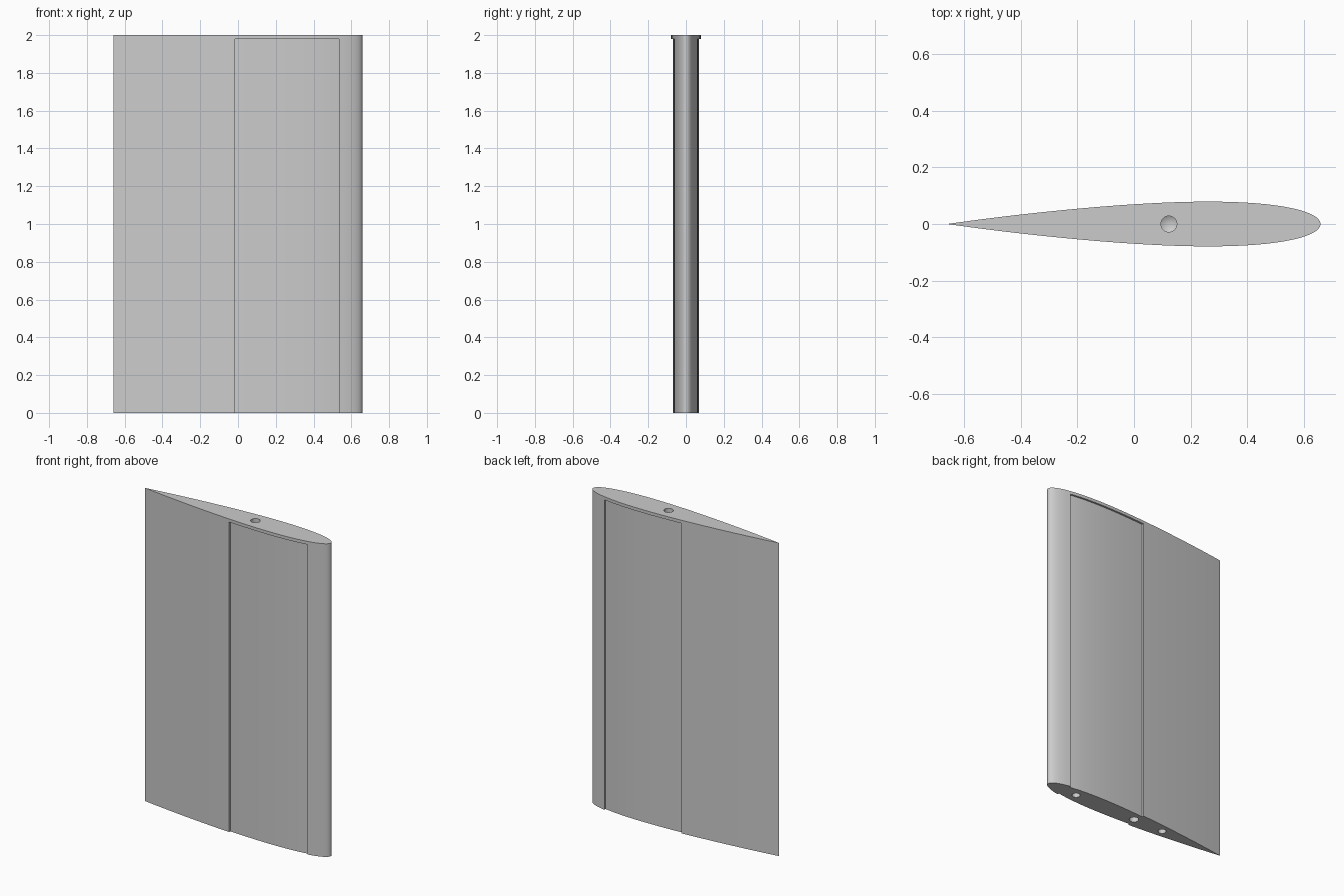
import bpy, bmesh, math
from mathutils import Matrix, Vector

if "Cube" in bpy.data.objects:
    bpy.data.objects.remove(bpy.data.objects["Cube"])

CHORD, HEIGHT = 1.316, 2.0
NOSE = CHORD / 2
RECESS_BACK, RECESS_FRONT, RECESS_TOP, RECESS_DEPTH = -0.015, 0.535, 1.98, 0.012

grey = bpy.data.materials.new("plain grey")
grey.use_nodes = True
grey.diffuse_color = (0.6, 0.6, 0.6, 1)
grey.node_tree.nodes["Principled BSDF"].inputs["Base Color"].default_value = (0.6, 0.6, 0.6, 1)


def half_thickness(x):
    """Symmetric 12 percent aerofoil with a closed trailing edge."""
    t = min(max((NOSE - x) / CHORD, 0), 1)
    return 0.6 * CHORD * (0.2969 * math.sqrt(t) - 0.126 * t - 0.3516 * t**2
                          + 0.2843 * t**3 - 0.1036 * t**4)


def add_object(name, bm):
    bmesh.ops.recalc_face_normals(bm, faces=bm.faces)
    mesh = bpy.data.meshes.new(name)
    bm.to_mesh(mesh)
    bm.free()
    mesh.materials.append(grey)
    obj = bpy.data.objects.new(name, mesh)
    bpy.context.collection.objects.link(obj)
    return obj


def prism(name, outline, z0, z1):
    bm = bmesh.new()
    face = bm.faces.new([bm.verts.new((x, y, z0)) for x, y in outline])
    top = bmesh.ops.extrude_face_region(bm, geom=[face])
    verts = [v for v in top["geom"] if isinstance(v, bmesh.types.BMVert)]
    bmesh.ops.translate(bm, verts=verts, vec=(0, 0, z1 - z0))
    return add_object(name, bm)


def drill(name, x, z, radius, depth, direction):
    """Blind hole cutter with a conical tip, entering along direction."""
    bm = bmesh.new()
    bmesh.ops.create_cone(bm, cap_ends=True, segments=32, radius1=radius, radius2=radius,
                          depth=depth + 0.05,
                          matrix=Matrix.Translation((0, 0, (depth - 0.05) / 2)))
    cap = max(bm.faces, key=lambda f: f.calc_center_median().z)
    tip = bmesh.ops.poke(bm, faces=[cap])["verts"][0]
    tip.co.z += radius * 0.6
    for v in bm.verts:
        v.co = Vector((v.co.x + x, v.co.y, z + direction * v.co.z))
    return add_object(name, bm)


def cut(target, cutter):
    cutter.hide_render = True
    mod = target.modifiers.new("cut", "BOOLEAN")
    mod.operation, mod.solver, mod.object = "DIFFERENCE", "EXACT", cutter
    bpy.context.view_layer.objects.active = target
    bpy.ops.object.modifier_apply(modifier=mod.name)
    bpy.data.objects.remove(cutter)


# Wing body: nose-dense stations along the chord, mirrored in y
N = 40
stations = [NOSE - CHORD * (1 - math.cos(math.pi * i / N)) / 2 for i in range(N + 1)]
upper = [(x, half_thickness(x)) for x in stations]
lower = [(x, -y) for x, y in upper[-2:0:-1]]
wing = prism("wing_body", upper + lower, 0, HEIGHT)

# Shallow panel recess on both sides, open at the bottom
STEPS = 18
xs = [RECESS_BACK + (RECESS_FRONT - RECESS_BACK) * i / STEPS for i in range(STEPS + 1)]
for side in (1, -1):
    floor = [(x, side * (half_thickness(x) - RECESS_DEPTH)) for x in xs]
    outline = floor + [(RECESS_FRONT, side * 0.2), (RECESS_BACK, side * 0.2)]
    cut(wing, prism("recess_cutter", outline, -0.1, RECESS_TOP))

# Mounting holes: one in the top end, three in the bottom end
cut(wing, drill("top_hole_cutter", 0.123, HEIGHT, 0.028, 0.2, -1))
for x, radius in ((0.444, 0.024), (0.0, 0.028), (-0.214, 0.024)):
    cut(wing, drill("bottom_hole_cutter", x, 0, radius, 0.2, 1))

# Smooth skin with crisp ends and steps
bpy.ops.object.select_all(action="DESELECT")
wing.select_set(True)
bpy.context.view_layer.objects.active = wing
bpy.ops.object.shade_smooth_by_angle(angle=math.radians(30))
